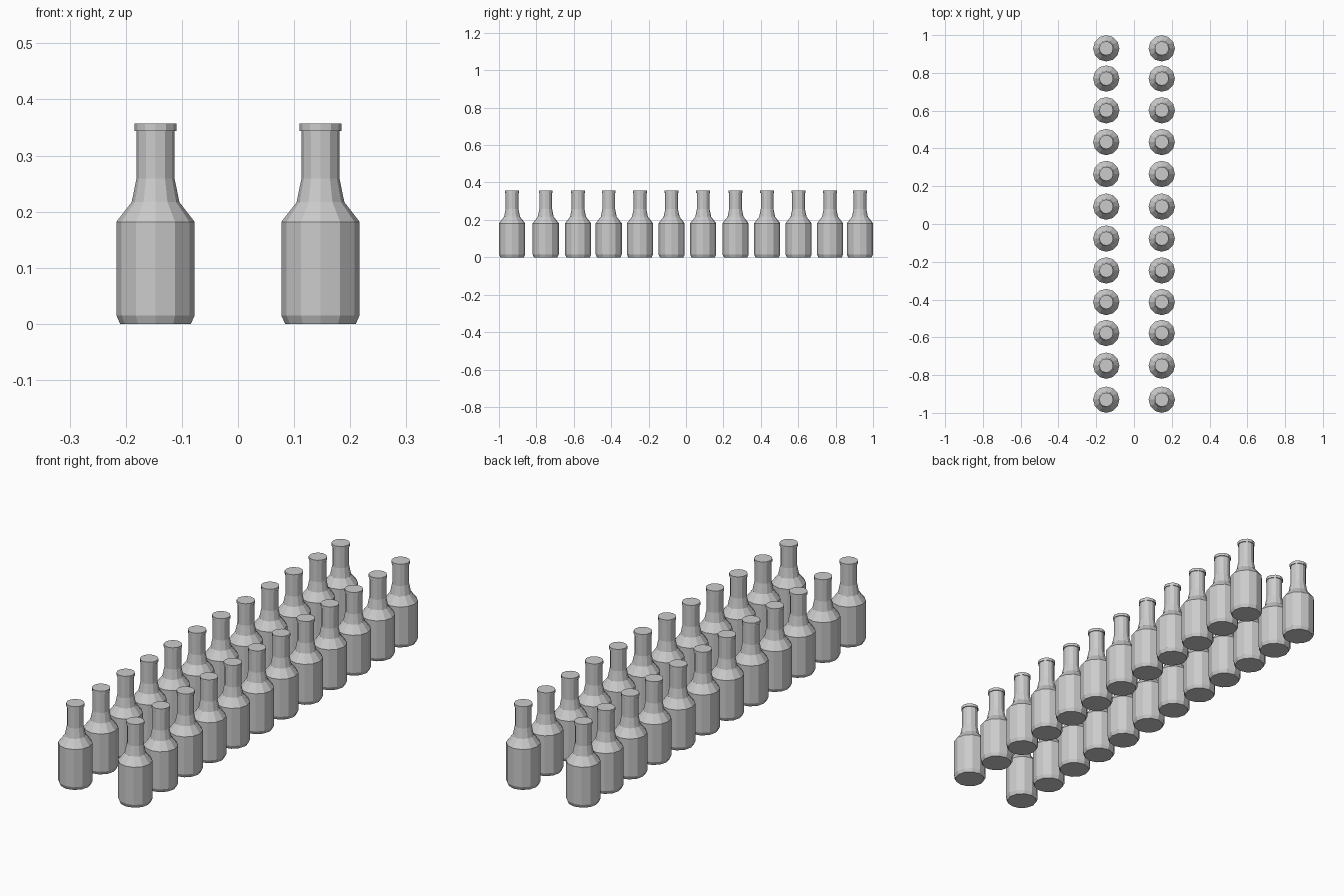
import bpy, bmesh
from math import cos, sin, pi

if "Cube" in bpy.data.objects:
    bpy.data.objects.remove(bpy.data.objects["Cube"])

SIDES = 12
# (radius, height) from base to lip
PROFILE = [(0.063, 0.0), (0.0697, 0.015), (0.0697, 0.182), (0.0425, 0.217),
           (0.034, 0.259), (0.034, 0.344), (0.0372, 0.344), (0.0372, 0.357)]
ROW_X = 0.147
ROW_Y = [-0.93, -0.75, -0.577, -0.413, -0.246, -0.077,
         0.092, 0.265, 0.434, 0.602, 0.770, 0.93]


def bottle_mesh():
    """Lathe the profile into a closed, flat-faced bottle."""
    bm = bmesh.new()
    rings = [[bm.verts.new((r * cos(2 * pi * i / SIDES), r * sin(2 * pi * i / SIDES), z))
              for i in range(SIDES)] for r, z in PROFILE]
    for low, high in zip(rings, rings[1:]):
        for i in range(SIDES):
            j = (i + 1) % SIDES
            bm.faces.new((low[i], low[j], high[j], high[i]))
    # base and top caps
    bm.faces.new(rings[0][::-1])
    bm.faces.new(rings[-1])
    mesh = bpy.data.meshes.new("bottle")
    bm.to_mesh(mesh)
    bm.free()
    return mesh


# two rows of bottles sharing one mesh
mesh = bottle_mesh()
for side, x in (("left", -ROW_X), ("right", ROW_X)):
    for n, y in enumerate(ROW_Y, 1):
        bottle = bpy.data.objects.new(f"bottle_{side}_{n:02d}", mesh)
        bottle.location = (x, y, 0)
        bpy.context.collection.objects.link(bottle)
